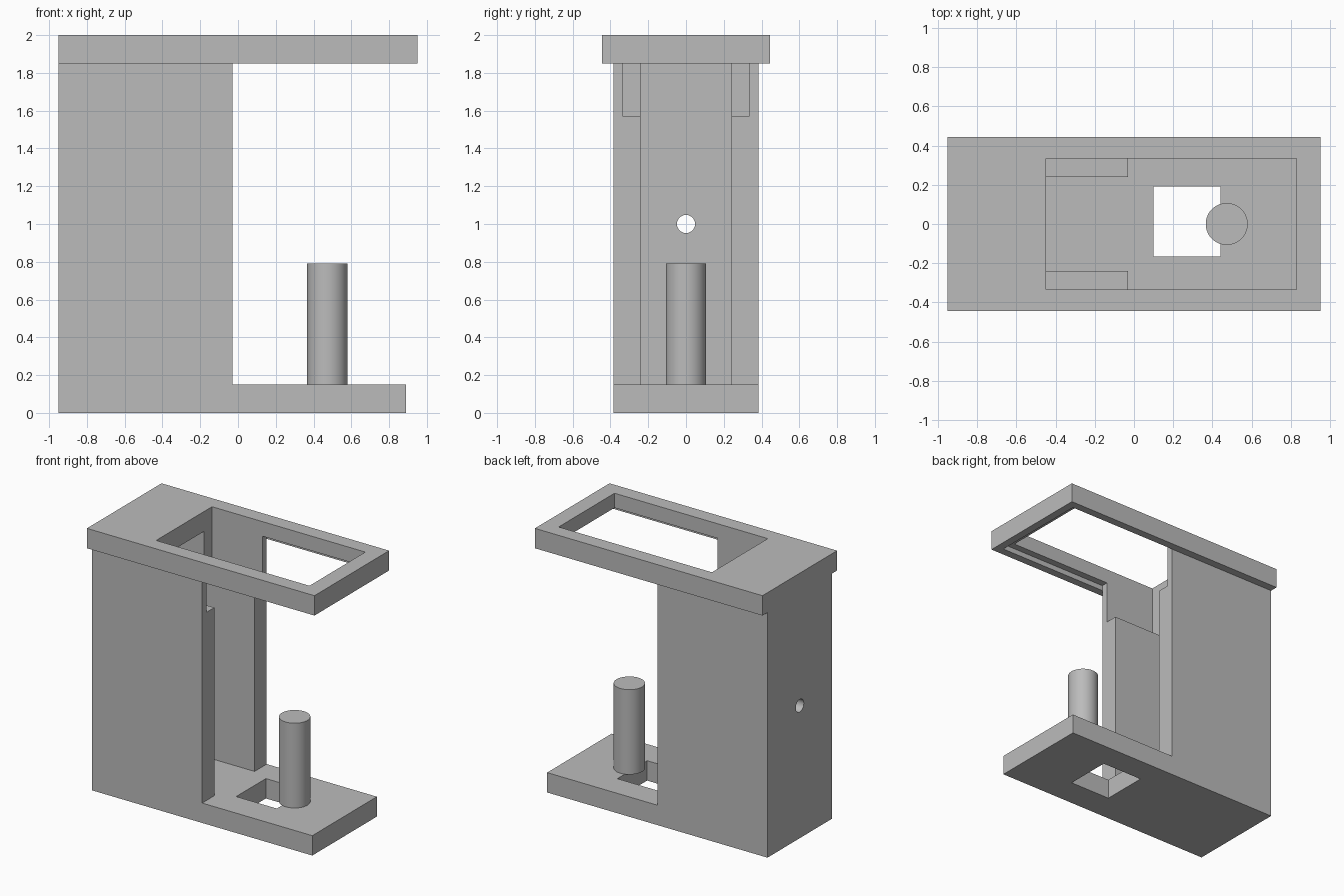
import bpy, bmesh

cube = bpy.data.objects.get("Cube")
if cube:
    bpy.data.objects.remove(cube, do_unlink=True)

grey = bpy.data.materials.new("plain grey")
grey.use_nodes = True
colour = (0.5, 0.5, 0.5, 1)
grey.diffuse_color = colour
grey.node_tree.nodes["Principled BSDF"].inputs["Base Color"].default_value = colour


def finish(name, bm):
    bmesh.ops.recalc_face_normals(bm, faces=bm.faces)
    mesh = bpy.data.meshes.new(name)
    bm.to_mesh(mesh)
    bm.free()
    mesh.materials.append(grey)
    obj = bpy.data.objects.new(name, mesh)
    bpy.context.collection.objects.link(obj)
    return obj


def prism(name, profile, y0, y1):
    """Extrude an x-z outline from y0 to y1."""
    bm = bmesh.new()
    face = bm.faces.new([bm.verts.new((x, y0, z)) for x, z in profile])
    out = bmesh.ops.extrude_face_region(bm, geom=[face])
    moved = [v for v in out["geom"] if isinstance(v, bmesh.types.BMVert)]
    bmesh.ops.translate(bm, verts=moved, vec=(0, y1 - y0, 0))
    return finish(name, bm)


def box(name, x0, x1, y0, y1, z0, z1):
    return prism(name, [(x0, z0), (x1, z0), (x1, z1), (x0, z1)], y0, y1)


def cylinder(name, radius, depth, location, axis="Z"):
    turn = (0, 1.570796, 0) if axis == "X" else (0, 0, 0)
    bpy.ops.mesh.primitive_cylinder_add(vertices=64, radius=radius, depth=depth,
                                        location=location, rotation=turn)
    obj = bpy.context.object
    obj.name = name
    obj.data.materials.append(grey)
    return obj


def select(obj):
    bpy.ops.object.select_all(action="DESELECT")
    obj.select_set(True)
    bpy.context.view_layer.objects.active = obj


def cut(obj, *cutters):
    for cutter in cutters:
        cutter.hide_render = True
        mod = obj.modifiers.new("cut", "BOOLEAN")
        mod.operation = "DIFFERENCE"
        mod.solver = "EXACT"
        mod.object = cutter
        select(obj)
        bpy.ops.object.modifier_apply(modifier=mod.name)
        bpy.data.objects.remove(cutter, do_unlink=True)


def smooth(obj):
    select(obj)
    bpy.ops.object.shade_smooth_by_angle(angle=0.6)


BASE, TOP = 0.15, 1.85          # top of the foot, underside of the lid
BACK, FRONT = -0.95, -0.03      # column ends

# Column and foot as one L-shaped body
body = prism("column_and_foot",
             [(BACK, 0), (0.89, 0), (0.89, BASE), (FRONT, BASE), (FRONT, TOP), (BACK, TOP)],
             -0.385, 0.385)
cut(body,
    box("channel", -0.8, 0.2, -0.24, 0.24, BASE, 2.1),
    box("upper_notch", -0.45, 0.2, -0.333, 0.333, 1.57, 2.1),
    box("foot_window", 0.1, 0.44, -0.165, 0.19, -0.1, 0.3),
    cylinder("wire_hole", 0.048, 0.4, (-0.9, 0, 1), "X"))
smooth(body)

# Lid with a through opening and a shallow step under its free end
lid = box("lid_frame", BACK, 0.95, -0.445, 0.445, TOP, 2)
cut(lid,
    box("lid_opening", -0.45, 0.83, -0.333, 0.333, 1.7, 2.1),
    box("lid_step", FRONT, 0.89, -0.385, 0.385, 1.7, 1.89))

# Round post on the foot
post = cylinder("post", 0.107, 0.64, (0.473, 0, 0.47))
smooth(post)
